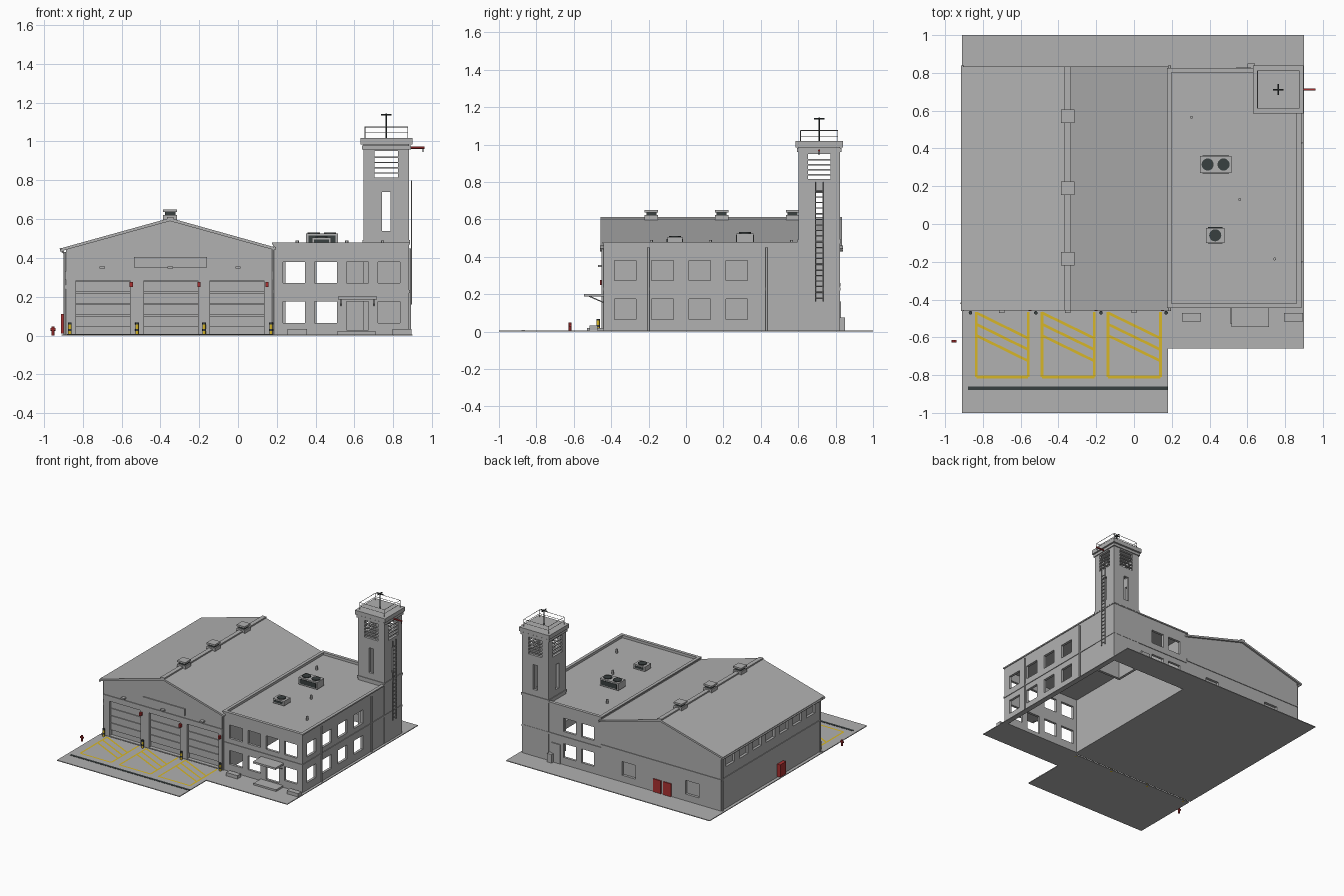
import bpy, bmesh, math
from mathutils import Matrix, Vector

default = bpy.data.objects.get("Cube")
if default:
    bpy.data.objects.remove(default)


def material(name, red, green, blue):
    mat = bpy.data.materials.new(name)
    mat.use_nodes = True
    color = (red, green, blue, 1)
    mat.diffuse_color = color
    mat.node_tree.nodes["Principled BSDF"].inputs["Base Color"].default_value = color
    return mat


GREY = material("masonry grey", 0.44, 0.44, 0.44)
DARK = material("dark metal", 0.04, 0.05, 0.05)
RED = material("safety red", 0.4, 0.03, 0.03)
YELLOW = material("marking yellow", 0.68, 0.47, 0.02)


def finish(name, bm, mat):
    bmesh.ops.recalc_face_normals(bm, faces=bm.faces[:])
    mesh = bpy.data.meshes.new(name)
    bm.to_mesh(mesh)
    bm.free()
    mesh.materials.append(mat)
    obj = bpy.data.objects.new(name, mesh)
    bpy.context.collection.objects.link(obj)
    return obj


def boxes(name, bounds, mat=GREY):
    """One mesh made of boxes given as (x0, x1, y0, y1, z0, z1)."""
    bm = bmesh.new()
    for x0, x1, y0, y1, z0, z1 in bounds:
        size = Matrix.Diagonal((x1 - x0, y1 - y0, z1 - z0, 1))
        center = Matrix.Translation(((x0 + x1) / 2, (y0 + y1) / 2, (z0 + z1) / 2))
        bmesh.ops.create_cube(bm, size=1, matrix=center @ size)
    return finish(name, bm, mat)


def rods(name, paths, radius, mat=GREY, sides=8):
    """One mesh made of straight round bars between pairs of points."""
    bm = bmesh.new()
    for start, end in paths:
        start, end = Vector(start), Vector(end)
        axis = end - start
        turn = axis.to_track_quat("Z", "Y").to_matrix().to_4x4()
        bmesh.ops.create_cone(bm, cap_ends=True, segments=sides, radius1=radius, radius2=radius,
                              depth=axis.length, matrix=Matrix.Translation((start + end) / 2) @ turn)
    obj = finish(name, bm, mat)
    for poly in obj.data.polygons:
        poly.use_smooth = len(poly.vertices) == 4
    return obj


def extrude(name, outline, y0, y1, mat=GREY):
    """Extrude an x-z outline along y."""
    bm = bmesh.new()
    face = bm.faces.new([bm.verts.new((x, y0, z)) for x, z in outline])
    grown = bmesh.ops.extrude_face_region(bm, geom=[face])["geom"]
    bmesh.ops.translate(bm, vec=(0, y1 - y0, 0),
                        verts=[v for v in grown if isinstance(v, bmesh.types.BMVert)])
    return finish(name, bm, mat)


def cut(target, bounds):
    cutter = boxes("cutter", bounds)
    cutter.hide_render = True
    mod = target.modifiers.new("openings", "BOOLEAN")
    mod.operation, mod.solver, mod.object = "DIFFERENCE", "EXACT", cutter
    bpy.context.view_layer.objects.active = target
    bpy.ops.object.modifier_apply(modifier=mod.name)
    bpy.data.objects.remove(cutter)


def ring(x0, x1, y0, y1, z0, z1, t):
    """Four bars just inside a rectangle."""
    return [(x0, x1, y0, y0 + t, z0, z1), (x0, x1, y1 - t, y1, z0, z1),
            (x0, x0 + t, y0 + t, y1 - t, z0, z1), (x1 - t, x1, y0 + t, y1 - t, z0, z1)]


# Main dimensions
LEFT, MID, RIGHT = -0.885, 0.18, 0.88
FRONT, BACK = -0.44, 0.82
RIDGE, EAVE = -0.35, 0.45
PAVE = 0.006

# Ground paving, open beneath the annex
boxes("paving", [(-0.91, MID, FRONT, 1, 0, PAVE), (MID, 0.9, BACK, 1, 0, PAVE),
                 (MID, 0.9, -0.66, FRONT, 0, PAVE), (RIGHT, 0.9, FRONT, BACK, 0, PAVE)])
boxes("forecourt", [(-0.91, MID, -1, FRONT - 0.01, 0, PAVE)])
boxes("drain_grate", [(-0.88, MID, -0.88, -0.86, PAVE, PAVE + 0.002)], DARK)

# Engine hall with recessed bays, rear windows and clerestory
hall = extrude("hall_walls", [(LEFT, 0), (MID, 0), (MID, EAVE), (RIDGE, 0.595), (LEFT, EAVE)], FRONT, BACK)
bays = [(-0.835, -0.557), (-0.485, -0.206), (-0.145, 0.134)]
cuts = [(a, b, FRONT - 0.1, FRONT + 0.03, PAVE, 0.285) for a, b in bays]
cuts += [(x - 0.06, x + 0.06, BACK - 0.02, 1, 0.06, 0.17) for x in (-0.065, -0.63)]
cuts += [(-1, LEFT + 0.02, y - 0.055, y + 0.055, 0.34, 0.41)
         for y in [0.7 - 0.17 * i for i in range(7)]]
cut(hall, cuts)
boxes("bay_door_panels", [(a, b, FRONT + 0.02, FRONT + 0.04, z, z + 0.055)
                          for a, b in bays for z in (0.047, 0.106, 0.165, 0.224)])
boxes("hall_belt", [(LEFT - 0.005, MID, FRONT - 0.006, FRONT, 0.288, 0.33),
                    (LEFT - 0.005, MID, BACK, BACK + 0.005, 0.24, 0.26),
                    (LEFT - 0.005, LEFT, FRONT, BACK, 0.24, 0.26)])
boxes("sign_panel", [(-0.535, -0.16, FRONT - 0.008, FRONT, 0.35, 0.405)])
boxes("bay_lamps", [(x - 0.014, x + 0.014, FRONT - 0.03, FRONT, 0.345, 0.357) for x in (-0.7, RIDGE, 0)])
boxes("signal_lamps", [(x - 0.008, x + 0.008, FRONT - 0.02, FRONT, 0.25, 0.275)
                       for x in (-0.55, -0.2, 0.15)], RED)
boxes("rear_doors", [(x - 0.035, x + 0.035, BACK, BACK + 0.008, PAVE, 0.11) for x in (-0.32, -0.41)], RED)

# Pitched roof, ridge strip, gutters and ridge ventilators
extrude("hall_roof", [(-0.912, 0.435), (RIDGE, 0.59), (0.19, 0.44), (0.19, 0.455), (RIDGE, 0.606), (-0.912, 0.45)],
        FRONT - 0.018, BACK + 0.015)
boxes("ridge_strip", [(RIDGE - 0.017, RIDGE + 0.017, FRONT - 0.018, BACK + 0.015, 0.59, 0.612)])
rods("gutters", [((x, FRONT - 0.02, z), (x, BACK + 0.02, z)) for x, z in ((-0.908, 0.438), (0.188, 0.45))], 0.009)
vents = (0.57, 0.19, -0.185)
boxes("vent_necks", [(RIDGE - 0.027, RIDGE + 0.027, y - 0.027, y + 0.027, 0.58, 0.64) for y in vents], DARK)
for label, low, high in (("bases", 0.59, 0.622), ("caps", 0.636, 0.65)):
    boxes("vent_" + label, [(RIDGE - 0.036, RIDGE + 0.036, y - 0.036, y + 0.036, low, high) for y in vents])

# Hollow two-storey annex with open windows
DECK = 0.458
annex = boxes("annex_walls", [(MID, RIGHT, FRONT, BACK, 0, DECK)])
cut(annex, [(MID + 0.02, RIGHT - 0.02, FRONT + 0.02, BACK - 0.02, -1, DECK - 0.012)])
cuts = []
for low, high in ((0.064, 0.175), (0.272, 0.38)):
    for i in range(4):
        x, y = 0.289 + 0.163 * i, -0.325 + 0.199 * i
        sill = 0.03 if i == 2 and low < 0.1 else low
        cuts.append((x - 0.057, x + 0.057, FRONT - 0.1, FRONT + 0.03, sill, high))
        cuts.append((RIGHT - 0.03, 1, y - 0.058, y + 0.058, low, high))
    cuts += [(x - 0.055, x + 0.055, BACK - 0.03, 1, low, high) for x in (0.3, 0.46)]
cut(annex, cuts)
boxes("annex_rear_door", [(0.54, 0.62, BACK, BACK + 0.008, PAVE, 0.16)])
boxes("annex_parapet", ring(MID, RIGHT, FRONT, BACK, DECK, 0.475, 0.016)
      + ring(MID - 0.006, RIGHT + 0.006, FRONT - 0.006, BACK + 0.006, 0.47, 0.48, 0.025))
boxes("annex_belt", ring(MID, RIGHT + 0.005, FRONT - 0.005, BACK + 0.005, 0.22, 0.235, 0.006))
boxes("entrance_canopy", [(0.515, 0.715, -0.545, FRONT, 0.187, 0.202)])
rods("canopy_stays", [((x, FRONT, 0.155), (x, -0.52, 0.19)) for x in (0.53, 0.7)], 0.003)
boxes("entrance_landing", [(0.51, 0.71, -0.53, FRONT, 0, 0.02)])
boxes("planters", [(x, x + 0.1, -0.515, -0.472, 0, 0.033) for x in (0.255, 0.795)])
boxes("utility_box", [(0.6, 0.64, BACK, 0.85, 0, 0.075)])
rods("downpipes", [((RIGHT + 0.006, y, 0), (RIGHT + 0.006, y, 0.45)) for y in (-0.2, 0.43)]
     + [((LEFT - 0.007, y, 0), (LEFT - 0.007, y, 0.43)) for y in (FRONT + 0.01, BACK - 0.01)]
     + [((MID, FRONT - 0.007, 0), (MID, FRONT - 0.007, EAVE))], 0.006)

# Rooftop cooling units and pipes
units = [("large", 0.35, 0.515, 0.27, 0.36, 0.525, (0.39, 0.474)), ("small", 0.38, 0.48, -0.1, -0.02, 0.505, (0.43,))]
for label, x0, x1, y0, y1, top, fans in units:
    boxes(label + "_cooling_unit", [(x0, x1, y0, y1, DECK + 0.01, top)])
    boxes(label + "_cooling_grilles", [(x0 + 0.012, x1 - 0.012, y0 - 0.003, y1 + 0.003, DECK + 0.02, top - 0.01)], DARK)
    middle = (y0 + y1) / 2
    rods(label + "_cooling_fans", [((x, middle, top - 0.01), (x, middle, top + 0.006)) for x in fans], 0.032, DARK, 20)
rods("roof_pipes", [((x, y, DECK), (x, y, 0.49)) for x, y in ((0.305, 0.565), (0.56, 0.13), (0.745, -0.185))], 0.008)

# Hose tower with louvred openings and slits
TX, TY, HALF, DEPTH = 0.764, 0.712, 0.118, 0.111
tower = boxes("tower_walls", [(TX - HALF, TX + HALF, TY - DEPTH, TY + DEPTH, 0, 1)])
cut(tower, [(TX - HALF + 0.02, TX + HALF - 0.02, TY - DEPTH + 0.02, TY + DEPTH - 0.02, -1, 0.965)])
cuts, slats = [], []
for side in (-1, 1):
    fx, fy = TX + side * (HALF - 0.01), TY + side * (DEPTH - 0.01)
    for half, low, high in ((0.06, 0.815, 0.95), (0.021, 0.54, 0.74)):
        cuts += [(TX - half, TX + half, fy - 0.02, fy + 0.02, low, high),
                 (fx - 0.02, fx + 0.02, TY - half, TY + half, low, high)]
    for z in [0.834 + 0.027 * i for i in range(4)]:
        slats += [(TX - 0.062, TX + 0.062, fy - 0.008, fy + 0.008, z, z + 0.007),
                  (fx - 0.008, fx + 0.008, TY - 0.062, TY + 0.062, z, z + 0.007)]
cut(tower, cuts)
boxes("tower_louvres", slats)
boxes("tower_cornice", [(TX - HALF - g, TX + HALF + g, TY - DEPTH - g, TY + DEPTH + g, low, high)
                        for g, low, high in ((0.008, 0.96, 0.98), (0.016, 0.985, 1.018))])
boxes("tower_flashing", ring(TX - HALF - 0.005, TX + HALF + 0.005, TY - DEPTH - 0.005, TY + DEPTH + 0.005,
                             0.475, 0.492, 0.01))
corners = [(TX + i * 0.11, TY + j * 0.1) for i, j in ((-1, -1), (1, -1), (1, 1), (-1, 1))]
rails = [((x, y, 1), (x, y, 1.076)) for x, y in corners]
for z in (1.045, 1.075):
    rails += [((*corners[i - 1], z), (*corners[i], z)) for i in range(4)]
rods("tower_railing", rails, 0.0018, GREY, 6)
rods("antenna", [((TX, TY, 1), (TX, TY, 1.145)), ((TX - 0.028, TY, 1.138), (TX + 0.028, TY, 1.138)),
                 ((TX, TY - 0.028, 1.138), (TX, TY + 0.028, 1.138))], 0.004, DARK)
rods("hoist_arm", [((RIGHT, TY, 0.968), (0.96, TY, 0.968))], 0.006, RED)
rods("hoist_hook", [((0.953, TY, 0.968), (0.953, TY, 0.945))], 0.003, DARK)
LX = RIGHT + 0.014
ladder = [((LX, TY + s, 0.16), (LX, TY + s, 0.8)) for s in (-0.02, 0.02)]
ladder += [((LX, TY - 0.02, z), (LX, TY + 0.02, z)) for z in [0.18 + 0.03 * i for i in range(20)]]
rods("tower_ladder", ladder, 0.003, GREY, 6)

# Painted bay markings
lines = []
for a, b in ((-0.835, -0.56), (-0.487, -0.21), (-0.138, 0.14)):
    lines += [((a, -0.465), (a, -0.81)), ((b, -0.465), (b, -0.81)), ((a, -0.81), (b, -0.81))]
    lines += [((a, y), (b, y - 0.135)) for y in (-0.47, -0.53, -0.59)]
bm = bmesh.new()
for start, end in lines:
    p, q = Vector((*start, PAVE + 0.002)), Vector((*end, PAVE + 0.002))
    offset = (q - p).normalized().cross(Vector((0, 0, 1))) * 0.007
    bm.faces.new([bm.verts.new(v) for v in (p + offset, p - offset, q - offset, q + offset)])
finish("bay_markings", bm, YELLOW)

# Bollards, hydrant and hose cabinet
posts = (-0.866, -0.52, -0.175, 0.17)
rods("bollards", [((x, -0.47, 0), (x, -0.47, 0.065)) for x in posts], 0.009, YELLOW, 12)
rods("bollard_bands", [((x, -0.47, z), (x, -0.47, z + 0.01)) for x in posts for z in (0.025, 0.058)], 0.0095, DARK, 12)
HX, HY = -0.953, -0.62
rods("hydrant", [((HX, HY, 0), (HX, HY, 0.048)), ((HX - 0.014, HY, 0.032), (HX + 0.014, HY, 0.032))], 0.007, RED, 10)
boxes("hose_cabinet", [(-0.912, LEFT, 0.03, 0.105, 0.012, 0.112)], RED)
rods("wall_beacon", [((LEFT, FRONT + 0.02, 0.41), (-0.917, FRONT + 0.02, 0.45))], 0.004)
